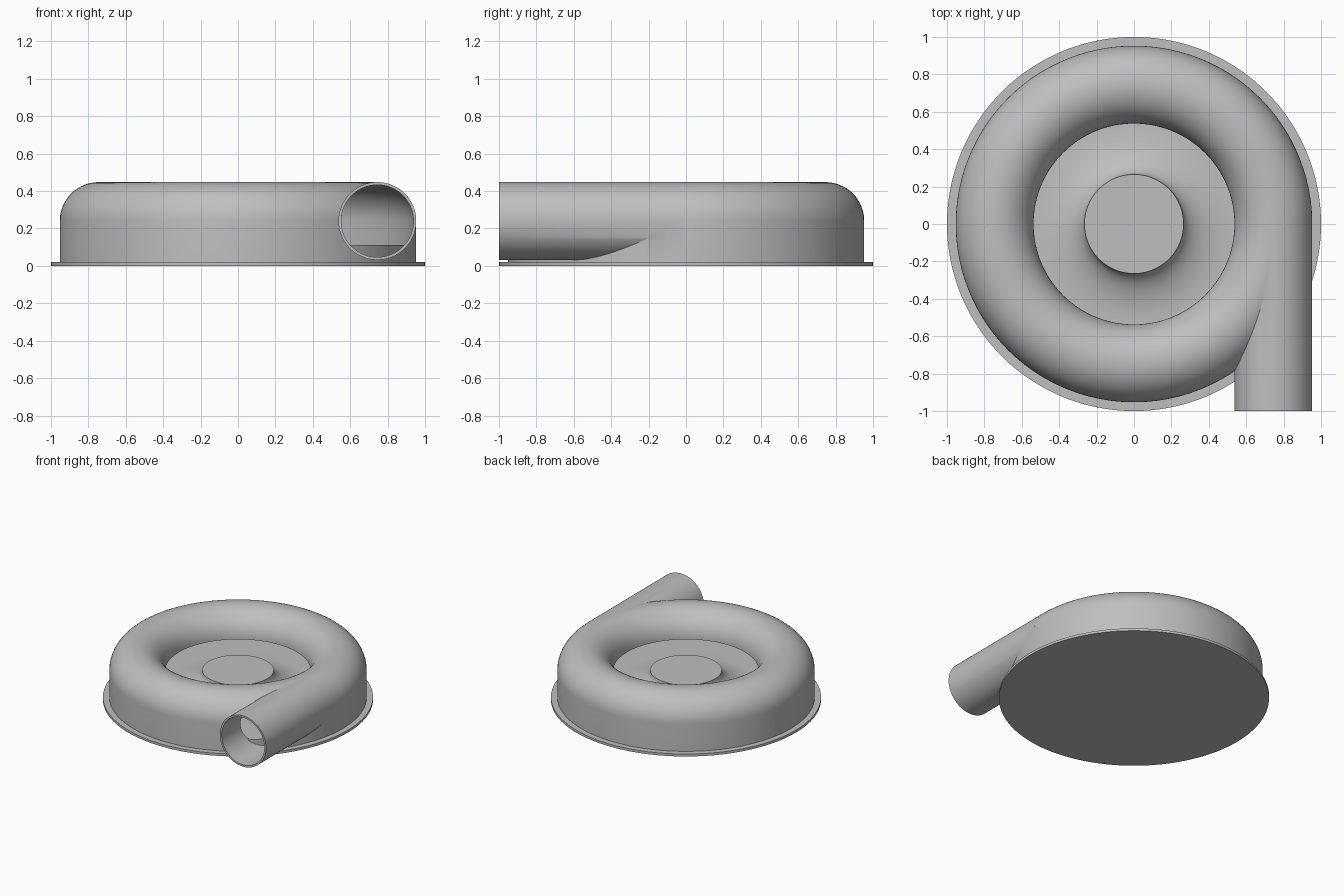
import bpy, bmesh, math
from mathutils import Matrix

cube = bpy.data.objects.get("Cube")
if cube:
    bpy.data.objects.remove(cube, do_unlink=True)

grey = bpy.data.materials.new("plain grey")
grey.use_nodes = True
GREY = (0.52, 0.52, 0.52, 1)
grey.diffuse_color = GREY
grey.node_tree.nodes["Principled BSDF"].inputs["Base Color"].default_value = GREY

# Shared dimensions
RING, MID = 0.745, 0.24        # scroll centre line radius and height
OUTER, INNER = 0.208, 0.193    # tube radii
BASE, FLOOR = 0.02, 0.11
HUB, EYE = 0.265, 0.54


def finish(bm, name):
    bmesh.ops.recalc_face_normals(bm, faces=bm.faces)
    mesh = bpy.data.meshes.new(name)
    bm.to_mesh(mesh)
    bm.free()
    obj = bpy.data.objects.new(name, mesh)
    mesh.materials.append(grey)
    bpy.context.collection.objects.link(obj)
    return obj


def lathe(name, profile, closed=False, steps=144):
    """Revolve (radius, height) points around z."""
    bm = bmesh.new()
    verts = [bm.verts.new((r, 0, z)) for r, z in profile]
    pairs = list(zip(verts, verts[1:]))
    if closed:
        pairs.append((verts[-1], verts[0]))
    edges = [bm.edges.new(p) for p in pairs]
    bmesh.ops.spin(bm, geom=verts + edges, axis=(0, 0, 1), cent=(0, 0, 0),
                   angle=math.tau, steps=steps, use_duplicate=False)
    bmesh.ops.remove_doubles(bm, verts=bm.verts, dist=1e-5)
    return finish(bm, name)


def tube(name, radius, y0, y1):
    """Solid cylinder lying along y on the outlet axis."""
    bm = bmesh.new()
    place = Matrix.Translation((RING, (y0 + y1) / 2, MID)) @ Matrix.Rotation(math.pi / 2, 4, "X")
    bmesh.ops.create_cone(bm, cap_ends=True, segments=96, radius1=radius,
                          radius2=radius, depth=y1 - y0, matrix=place)
    return finish(bm, name)


def arch(radius, count=28):
    """Half circle from the inner rim over the top to the outer wall."""
    angles = [math.pi * (1 - i / count) for i in range(count + 1)]
    return [(RING + radius * math.cos(a), MID + radius * math.sin(a)) for a in angles]


def combine(target, other, operation):
    mod = target.modifiers.new(operation, "BOOLEAN")
    mod.operation, mod.object, mod.solver = operation, other, "EXACT"
    bpy.context.view_layer.objects.active = target
    bpy.ops.object.modifier_apply(modifier=mod.name)
    bpy.data.objects.remove(other, do_unlink=True)


def smooth(obj):
    bpy.ops.object.select_all(action="DESELECT")
    obj.select_set(True)
    bpy.context.view_layer.objects.active = obj
    bpy.ops.object.shade_smooth_by_angle(angle=math.radians(30))


# Flat round mounting plate
plate = lathe("base_plate", [(0, 0), (1, 0), (1, BASE), (0, BASE)])

# Scroll housing joined with its tangential outlet, then hollowed
housing = lathe("scroll_housing", arch(OUTER)
                + [(RING + OUTER, BASE), (RING - OUTER, BASE)], closed=True)
combine(housing, tube("outlet_pipe", OUTER, -1, -0.01), "UNION")
combine(housing, tube("outlet_bore", INNER, -1.1, -0.005), "DIFFERENCE")
cavity = lathe("scroll_cavity", [(0.45, MID)] + arch(INNER)
               + [(RING + INNER, FLOOR), (0.45, FLOOR)], closed=True)
combine(housing, cavity, "DIFFERENCE")

# Inner floor sweeping up in a cove to the raised hub
cove = []
for i in range(21):
    a = math.pi / 2 * i / 20
    cove.append((EYE - (EYE - HUB) * math.sin(a), MID - (MID - FLOOR) * math.cos(a)))
wall = RING + OUTER - 0.004
hub = lathe("hub_floor", [(0, BASE), (wall, BASE), (wall, FLOOR + 0.001)]
            + [(r, z + 0.001) for r, z in cove] + [(0, MID + 0.001)])

for part in (plate, housing, hub):
    smooth(part)
